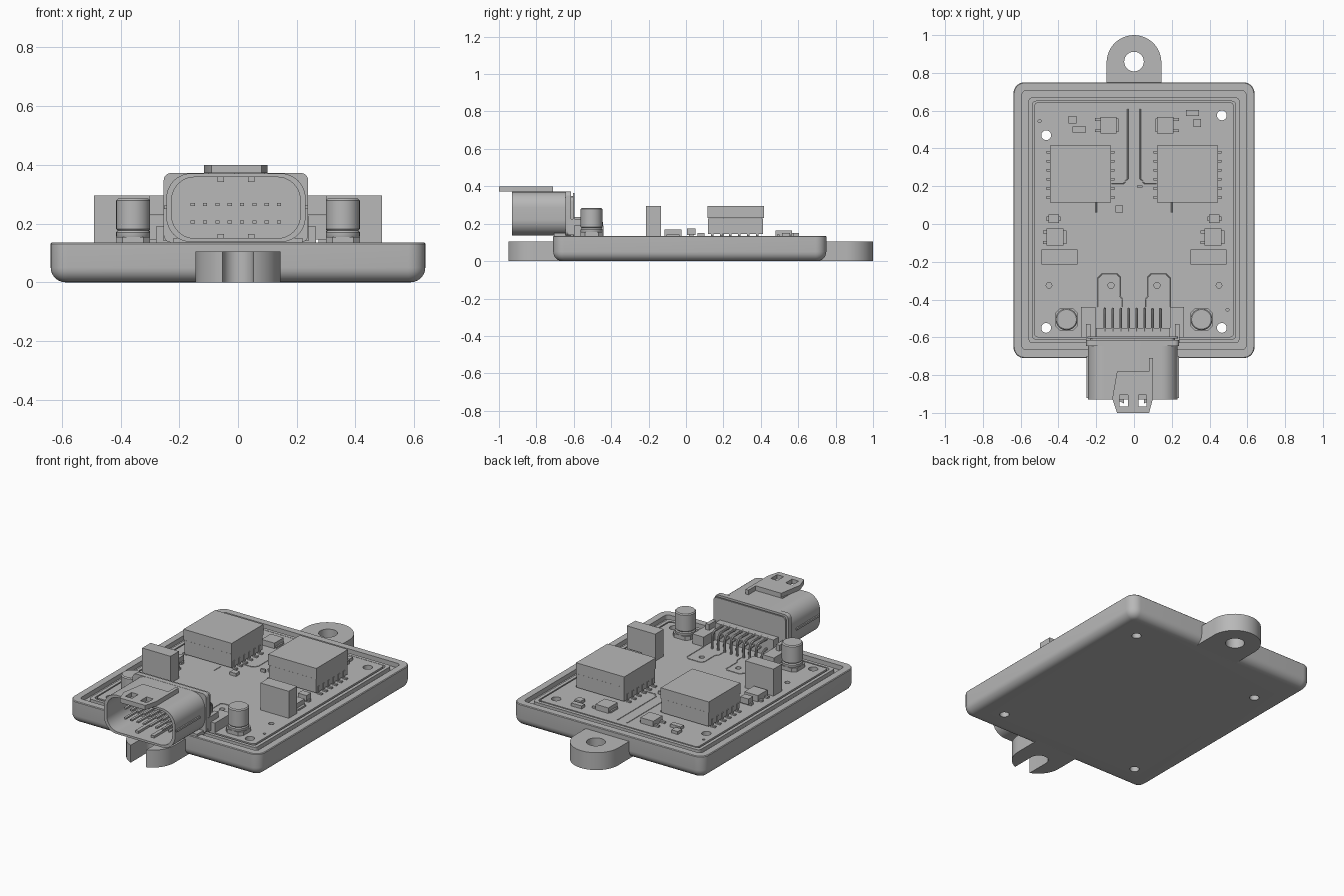
import bpy, bmesh
from math import pi, cos, sin
from mathutils import Vector

if "Cube" in bpy.data.objects:
    bpy.data.objects.remove(bpy.data.objects["Cube"], do_unlink=True)

grey = bpy.data.materials.new("plain grey")
grey.use_nodes = True
grey.diffuse_color = (0.48, 0.48, 0.48, 1)
grey.node_tree.nodes["Principled BSDF"].inputs["Base Color"].default_value = grey.diffuse_color


def finish(name, bm):
    bmesh.ops.recalc_face_normals(bm, faces=bm.faces)
    mesh = bpy.data.meshes.new(name)
    bm.to_mesh(mesh)
    bm.free()
    mesh.materials.append(grey)
    obj = bpy.data.objects.new(name, mesh)
    bpy.context.collection.objects.link(obj)
    return obj


def rounded(hx, hy, r, steps=8):
    """Rounded rectangle outline about the origin."""
    pts = []
    for q, (sx, sy) in enumerate([(1, 1), (-1, 1), (-1, -1), (1, -1)]):
        for i in range(steps + 1):
            a = (q + i / steps) * pi / 2
            pts.append((sx * (hx - r) + r * cos(a), sy * (hy - r) + r * sin(a)))
    return pts


def loft(name, rings, center=(0, 0), axis="z"):
    """Skin a list of (outline, level) rings and cap both ends."""
    bm = bmesh.new()
    rows = []
    for pts, level in rings:
        row = []
        for u, v in pts:
            u, v = u + center[0], v + center[1]
            row.append(bm.verts.new((u, v, level) if axis == "z" else (u, level, v)))
        rows.append(row)
    n = len(rows[0])
    for a, b in zip(rows, rows[1:]):
        for i in range(n):
            j = (i + 1) % n
            bm.faces.new((a[i], a[j], b[j], b[i]))
    bm.faces.new(rows[0])
    bm.faces.new(rows[-1])
    return finish(name, bm)


def prism(name, pts, lo, hi, center=(0, 0), axis="z"):
    return loft(name, [(pts, lo), (pts, hi)], center, axis)


def box(name, x0, x1, y0, y1, z0, z1):
    return prism(name, [(x0, y0), (x1, y0), (x1, y1), (x0, y1)], z0, z1)


def chip(name, x, y, w, d, top, bottom=0.125):
    return box(name, x - w / 2, x + w / 2, y - d / 2, y + d / 2, bottom, top)


def circle(r, n=32):
    return [(r * cos(2 * pi * i / n), r * sin(2 * pi * i / n)) for i in range(n)]


def cut(targets, cutter):
    for obj in targets:
        mod = obj.modifiers.new("cut", "BOOLEAN")
        mod.object = cutter
        mod.operation = "DIFFERENCE"
        bpy.context.view_layer.objects.active = obj
        bpy.ops.object.modifier_apply(modifier=mod.name)
    bpy.data.objects.remove(cutter, do_unlink=True)


def rod(name, points, r, sides=2):
    """Round wire along a path."""
    curve = bpy.data.curves.new(name, "CURVE")
    curve.dimensions = "3D"
    curve.bevel_depth = r
    curve.bevel_resolution = sides
    curve.use_fill_caps = True
    spline = curve.splines.new("POLY")
    spline.points.add(len(points) - 1)
    for p, co in zip(spline.points, points):
        p.co = (*co, 1)
    tmp = bpy.data.objects.new(name, curve)
    bpy.context.collection.objects.link(tmp)
    bpy.context.view_layer.update()
    mesh = bpy.data.meshes.new_from_object(tmp.evaluated_get(bpy.context.evaluated_depsgraph_get()))
    bpy.data.objects.remove(tmp, do_unlink=True)
    mesh.materials.clear()
    mesh.materials.append(grey)
    obj = bpy.data.objects.new(name, mesh)
    bpy.context.collection.objects.link(obj)


# Tray with rounded underside, rim, seal groove and ledge
MID = (0, 0.02)
HX, HY, TOP, BOARD = 0.638, 0.73, 0.135, 0.132


def tray_ring(inset, z):
    return rounded(HX - inset, HY - inset, max(0.058 - inset, 0.02)), z


F = 0.05
rings = [tray_ring(F - F * sin(a), F - F * cos(a)) for a in [i * pi / 12 for i in range(7)]]
rings += [tray_ring(i, z) for i, z in [(0, TOP - 0.004), (0.004, TOP), (0.045, TOP), (0.045, 0.107),
                                       (0.08, 0.107), (0.08, 0.13), (0.1, 0.13), (0.1, 0.1)]]
tray = loft("tray", rings, MID)

# Circuit board, and screw holes through both
board = prism("circuit_board", rounded(0.528, 0.622, 0.02), 0.095, BOARD, (0, 0.022))
for x, y in [(-0.465, 0.47), (0.465, 0.575), (-0.465, -0.55), (0.465, -0.55)]:
    cut([tray, board], prism("screw_cutter", circle(0.026), -0.1, 0.3, (x, y)))
for x, y in [(-0.45, -0.325), (0.45, -0.325), (-0.5, 0.545), (0.495, -0.455)]:
    r = 0.015 if y == -0.325 else 0.008
    cut([board], prism("small_cutter", circle(r, 16), 0.11, 0.3, (x, y)))

# Mounting tabs: closed eye behind, open slot in front
R = 0.145


def tab(name, s, root, eye):
    arc = [(R * cos(i * pi / 24), s * (eye + R * sin(i * pi / 24))) for i in range(25)]
    return prism(name, [(R, s * root)] + arc + [(-R, s * root)], 0, 0.105)


rear = tab("rear_tab", 1, 0.69, 0.855)
cut([rear], prism("eye_cutter", circle(0.052), -0.1, 0.3, (0, 0.86)))
front = tab("front_tab", -1, 0.65, 0.815)
cut([front], prism("slot_cutter", rounded(0.052, 0.2, 0.051), -0.1, 0.3, (0, -0.96)))

# Connector shell, open at the front
CX, CZ = -0.007, 0.254
outer, inner = rounded(0.237, 0.117, 0.085, 10), rounded(0.219, 0.104, 0.078, 10)
loft("connector_shell", [(outer, -0.63), (outer, -0.93), (inner, -0.93), (inner, -0.69)], (CX, CZ), "y")
prism("connector_flange", rounded(0.246, 0.118, 0.025), -0.645, -0.615, (CX, CZ), "y")
prism("connector_seal", rounded(0.225, 0.105, 0.03), -0.617, -0.603, (CX, CZ - 0.01), "y")
prism("connector_back_plate", rounded(0.24, 0.115, 0.02), -0.605, -0.595, (CX, CZ - 0.004), "y")
box("connector_back", -0.2, 0.19, -0.6, -0.55, 0.125, 0.235)
box("connector_foot", -0.22, 0.22, -0.705, -0.6, 0.125, 0.15)
for s in (-1, 1):
    x = CX + s * 0.235
    box("connector_side_rib", x - 0.01, x + 0.01, -0.92, -0.7, 0.25, 0.262)
    x = CX + s * 0.235
    box("connector_shoulder", x - 0.038, x + 0.038, -0.6, -0.44, 0.125, 0.19)
    box("connector_clip", x - 0.012, x + 0.012, -0.63, -0.53, 0.14, 0.225)
    # Keys inside the mouth
    for z in (0.152, 0.35):
        chip("connector_key", CX + s * 0.052, -0.78, 0.022, 0.2, z + 0.012, z - 0.008)

# Latch bridge with two windows
latch = prism("latch", [(-0.09, -1), (0.08, -1), (0.1, -0.925), (0.1, -0.71), (0.08, -0.71),
                        (0.08, -0.78), (-0.09, -0.78), (-0.115, -0.925)], 0.372, 0.4)
for x in (-0.055, 0.045):
    cut([latch], chip("window_cutter", x, -0.935, 0.045, 0.06, 0.5, 0.3))
    box("latch_rail", x - 0.045, x + 0.045, -0.92, -0.78, 0.358, 0.375)

# Two rows of bent contacts
for i in range(8):
    x = CX - 0.147 + i * 0.042
    for z, y in [(0.205, -0.505), (0.265, -0.45)]:
        chip("front_contact", x, -0.77, 0.014, 0.18, z + 0.005, z - 0.005)
        h = z - 0.035
        bend = [(x, y - 0.03 + 0.03 * sin(a), h - 0.03 + 0.03 * cos(a)) for a in (0, pi / 6, pi / 3, pi / 2)]
        rod("board_contact", [(x, -0.57, h)] + bend + [(x, y, 0.125)], 0.007)

# Large parts that repeat on both sides
for s in (-1, 1):
    x = s * 0.283
    chip("transformer_lower", x, 0.265, 0.316, 0.296, 0.228, 0.145)
    chip("transformer_upper", x, 0.265, 0.322, 0.302, 0.295, 0.23)
    for k in range(6):
        y = 0.14 + k * 0.048
        for t in (-1, 1):
            chip("transformer_foot", x + t * 0.167, y, 0.028, 0.014, 0.14)
            chip("transformer_leg", x + t * 0.157, y, 0.01, 0.014, 0.18)
    chip("relay", s * 0.395, -0.175, 0.19, 0.08, 0.295)

    # Can capacitor on a chamfered base
    c = (s * 0.357, -0.505)
    prism("capacitor_base", rounded(0.058, 0.058, 0.022, 1), 0.13, 0.155, c)
    loft("capacitor_can", [(circle(r), z) for r, z in [
        (0.055, 0.15), (0.058, 0.156), (0.058, 0.17), (0.053, 0.176), (0.058, 0.182),
        (0.058, 0.279), (0.052, 0.285)]], c)

    # Power switch with tab and leads
    x = s * 0.418
    chip("switch_body", x, -0.07, 0.09, 0.09, 0.17)
    for t in (-1, 1):
        chip("switch_lead", x - 0.05, -0.07 + t * 0.028, 0.03, 0.016, 0.142)
    chip("switch_tab", x + 0.05, -0.07, 0.02, 0.07, 0.142)
    chip("diode", s * 0.425, 0.028, 0.056, 0.044, 0.175, 0.14)
    chip("diode_leads", s * 0.425, 0.028, 0.074, 0.022, 0.145)

    # Driver at the back
    x = 0.015 + s * 0.15
    chip("driver_body", x, 0.523, 0.086, 0.088, 0.165)
    for t in (-1, 1):
        chip("driver_lead", x + s * 0.055, 0.523 + t * 0.03, 0.035, 0.014, 0.142)
    chip("driver_tab", x - s * 0.045, 0.523, 0.014, 0.07, 0.142)

    # Raised board tracks
    z = BOARD
    rod("long_track", [(s * 0.033, 0.61, z), (s * 0.033, 0.24, z), (s * 0.055, 0.215, z), (s * 0.12, 0.215, z)], 0.003, 1)
    rod("short_track", [(s * 0.2, 0.12, z), (s * 0.2, 0.06, z)], 0.003, 1)
    loop = [(0.06, -0.44), (0.06, -0.4), (0.075, -0.38), (0.075, -0.28), (0.09, -0.265),
            (0.17, -0.265), (0.19, -0.285), (0.19, -0.44)]
    rod("loop_track", [(s * u, v, z) for u, v in loop], 0.003, 1)
    cut([board], prism("via_cutter", circle(0.016, 16), 0.11, 0.3, (s * 0.122, -0.325)))

# Small surface parts
for x, y, w, d in [(-0.325, 0.552, 0.042, 0.042), (-0.29, 0.5, 0.07, 0.03), (0.31, 0.588, 0.07, 0.03),
                   (0.335, 0.535, 0.042, 0.042), (-0.078, 0.08, 0.042, 0.036), (0.03, 0.198, 0.03, 0.012)]:
    chip("small_part", x, y, w, d, 0.15)

# Smooth the round surfaces, keep hard edges
bpy.ops.object.select_all(action="DESELECT")
for obj in bpy.context.collection.objects:
    if obj.type == "MESH" and grey.name in obj.data.materials:
        obj.select_set(True)
        bpy.context.view_layer.objects.active = obj
bpy.ops.object.shade_smooth_by_angle(angle=pi / 6)
